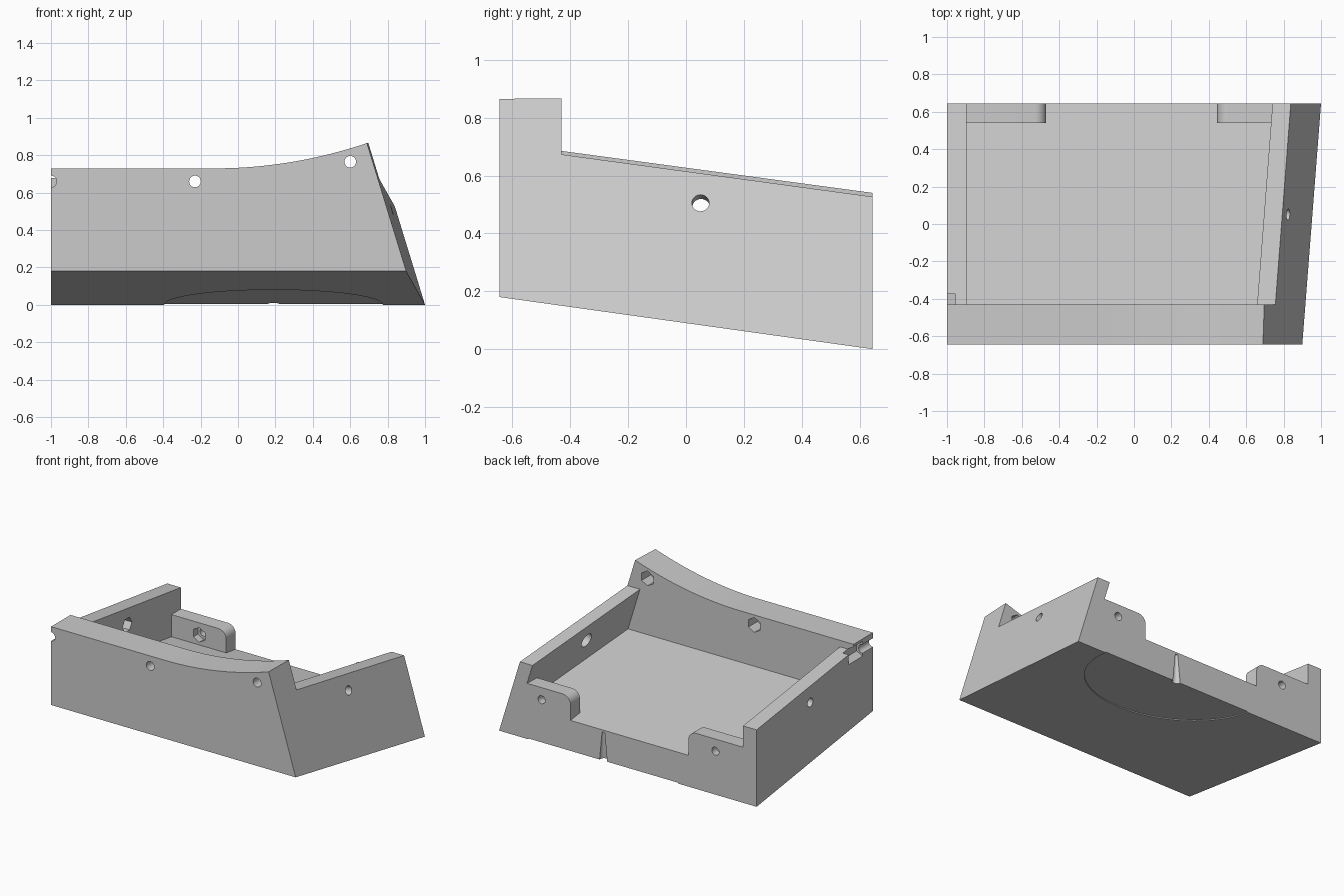
import bpy, bmesh, math
from mathutils import Vector

if "Cube" in bpy.data.objects:
    bpy.data.objects.remove(bpy.data.objects["Cube"])

SLANT = Vector((1, -0.035, 0.307))      # outward normal of the leaning right wall
D_OUT, D_IN = 0.9775, 0.88              # offsets of its outer and inner faces


def to_object(name, bm):
    bmesh.ops.recalc_face_normals(bm, faces=bm.faces)
    me = bpy.data.meshes.new(name)
    bm.to_mesh(me)
    bm.free()
    ob = bpy.data.objects.new(name, me)
    bpy.context.collection.objects.link(ob)
    return ob


def prism(name, pts, axis, a, b, trim=None):
    """Extrude a profile along x (points are y,z) or y (points are x,z)."""
    bm = bmesh.new()
    place = (lambda p, t: (t, p[0], p[1])) if axis == 'x' else (lambda p, t: (p[0], t, p[1]))
    r1 = [bm.verts.new(place(p, a)) for p in pts]
    r2 = [bm.verts.new(place(p, b)) for p in pts]
    n = len(pts)
    bm.faces.new(r1)
    bm.faces.new(r2[::-1])
    for i in range(n):
        j = (i + 1) % n
        bm.faces.new((r1[i], r2[i], r2[j], r1[j]))
    bmesh.ops.recalc_face_normals(bm, faces=bm.faces)
    if trim is not None:                # slice off along the leaning wall plane
        bmesh.ops.bisect_plane(bm, geom=bm.verts[:] + bm.edges[:] + bm.faces[:],
                               plane_co=(trim, 0, 0), plane_no=SLANT, clear_outer=True)
        bmesh.ops.holes_fill(bm, edges=[e for e in bm.edges if e.is_boundary], sides=0)
    return to_object(name, bm)


def rod(name, p, q, r, r2=None, sides=32):
    """Cylinder, cone or hexagon from p to q."""
    p, q = Vector(p), Vector(q)
    bm = bmesh.new()
    bmesh.ops.create_cone(bm, cap_ends=True, segments=sides, radius1=r,
                          radius2=r if r2 is None else r2, depth=(q - p).length)
    ob = to_object(name, bm)
    rot = Vector((0, 0, 1)).rotation_difference(q - p).to_matrix().to_4x4()
    rot.translation = (p + q) / 2
    ob.data.transform(rot)
    return ob


def combine(ob, tool, op='DIFFERENCE'):
    m = ob.modifiers.new(tool.name, 'BOOLEAN')
    m.object, m.operation, m.solver = tool, op, 'EXACT'
    bpy.context.view_layer.objects.active = ob
    bpy.ops.object.modifier_apply(modifier=m.name)
    bpy.data.objects.remove(tool)


# Outer block: sloping base, sloping side rims, tall front wall
tray = prism('tray_body', [(-.645, .18), (.645, 0), (.645, .54), (-.43, .685),
                           (-.43, .95), (-.645, .95)], 'x', -1, 1.2, D_OUT)

# Curved top of the front wall
curve = [(-.12 + 1.32 * i / 32, .73 + (1.32 * i / 32) ** 2 / 4.86) for i in range(33)]
combine(tray, prism('top_cut', [(-1.1, .73)] + curve + [(1.2, 1.4), (-1.1, 1.4)], 'y', -.8, 0))

# Inner pocket, open at the back, with the floor parallel to the base
combine(tray, prism('pocket_cut', [(-.43, .37), (.745, .206), (.745, 1.2), (-.43, 1.2)],
                    'x', -.895, 1.2, D_IN))

# Right rim sits slightly lower than the left one
combine(tray, prism('rim_cut', [(-.43, .673), (.745, .513), (.745, 1), (-.43, 1)], 'x', 0, 1.3))

# Back tabs with one rounded upper corner each
for name, end, edge, s in (('left_tab', -.95, -.47, 1), ('right_tab', .86, .445, -1)):
    r = .06
    arc = [(edge - s * r + s * r * math.sin(a), .39 - r + r * math.cos(a))
           for a in (math.pi / 2 * i / 8 for i in range(9))]
    combine(tray, prism(name, [(end, .14), (end, .39)] + arc + [(edge, .14)],
                        'y', .54, .645), 'UNION')

# Front screw holes with hexagonal nut recesses (the left one is halved by the side)
for x, z, back in ((-.23, .66, -.36), (.6, .765, -.36), (-1, .66, -.375)):
    combine(tray, rod('screw_hole', (x, -.8, z), (x, -.4, z), .031))
    combine(tray, rod('nut_recess', (x, -.53, z), (x, back, z), .052, sides=6))

# Tab screw holes with nut recesses
for x in (-.68, .67):
    combine(tray, rod('screw_hole', (x, .45, .305), (x, .8, .305), .028))
    combine(tray, rod('nut_recess', (x, .46, .305), (x, .59, .305), .052, sides=6))

# Side wall holes
combine(tray, rod('left_hole', (-1.1, .05, .505), (-.8, .05, .505), .03))
combine(tray, rod('left_nut', (-.95, .05, .505), (-.8, .05, .505), .052, sides=6))
c = Vector((D_OUT + .035 * .05 - .307 * .505, .05, .505))
n = SLANT.normalized()
combine(tray, rod('right_hole', c + n * .1, c - n * .2, .03))
combine(tray, rod('right_nut', c - n * .05, c - n * .16, .05))

# Tapered notch in the back edge and shallow round recess under the base
combine(tray, rod('back_notch', (.19, .645, -.05), (.19, .645, .205), .035, .01))
up = Vector((0, .1395, 1)).normalized()
c = Vector((.19, .645, 0))
combine(tray, rod('base_recess', c - up * .1, c + up * .006, .585, sides=64))

bpy.ops.object.select_all(action='DESELECT')
tray.select_set(True)
bpy.context.view_layer.objects.active = tray
bpy.ops.object.shade_smooth_by_angle(angle=math.radians(25))
